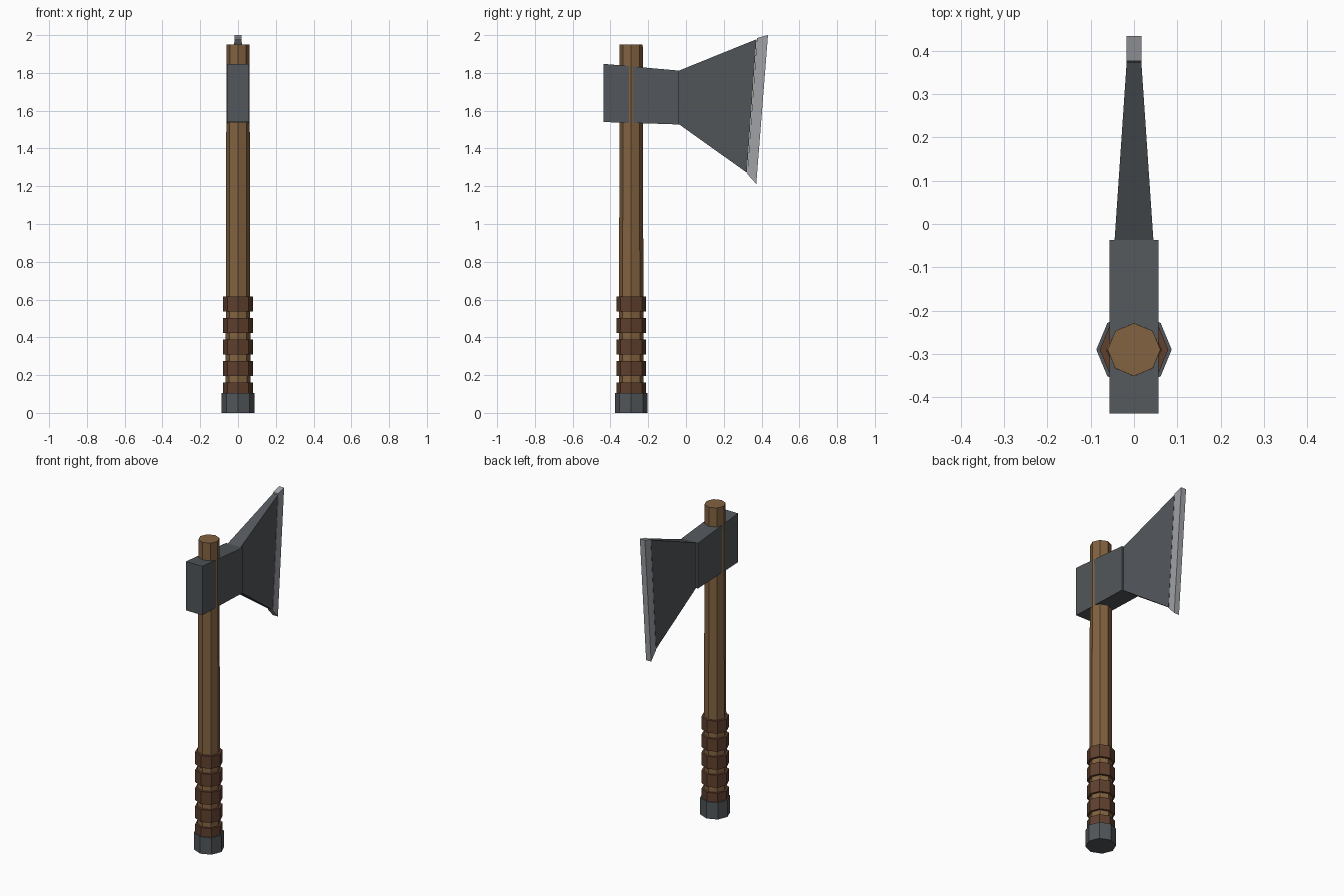
import bpy
import bmesh
import math

cube = bpy.data.objects.get("Cube")
if cube:
    bpy.data.objects.remove(cube, do_unlink=True)

HANDLE_Y = -0.29


def material(name, rgb):
    mat = bpy.data.materials.new(name)
    mat.use_nodes = True
    mat.diffuse_color = (*rgb, 1)
    mat.node_tree.nodes["Principled BSDF"].inputs["Base Color"].default_value = (*rgb, 1)
    return mat


wood = material("wood", (0.225, 0.122, 0.052))
leather = material("brown leather", (0.115, 0.05, 0.027))
steel = material("dark steel", (0.085, 0.094, 0.103))
edge_steel = material("bright steel", (0.35, 0.36, 0.385))


def add_object(name, bm, mat):
    bmesh.ops.recalc_face_normals(bm, faces=bm.faces)
    mesh = bpy.data.meshes.new(name)
    bm.to_mesh(mesh)
    bm.free()
    mesh.materials.append(mat)
    obj = bpy.data.objects.new(name, mesh)
    bpy.context.collection.objects.link(obj)
    return obj


def octagon_post(name, r_bottom, r_top, z0, z1, mat):
    """Eight-sided post around the handle axis."""
    bm = bmesh.new()
    bmesh.ops.create_cone(bm, cap_ends=True, segments=8, radius1=r_bottom,
                          radius2=r_top, depth=z1 - z0)
    obj = add_object(name, bm, mat)
    obj.location = (0, HANDLE_Y, (z0 + z1) / 2)
    return obj


def slab(name, profile, half_widths, mat):
    """Solid from a side profile of (y, z) points, mirrored in x."""
    bm = bmesh.new()
    sides = []
    for sign in (-1, 1):
        sides.append([bm.verts.new((sign * w, y, z))
                      for (y, z), w in zip(profile, half_widths)])
    left, right = sides
    bm.faces.new(left)
    bm.faces.new(right[::-1])
    n = len(profile)
    for i in range(n):
        j = (i + 1) % n
        bm.faces.new((left[i], left[j], right[j], right[i]))
    return add_object(name, bm, mat)


# Shaft, end cap and grip wraps
octagon_post("handle", 0.066, 0.061, 0.03, 1.95, wood)
octagon_post("pommel", 0.087, 0.087, 0, 0.105, steel)
for i in range(5):
    z = 0.122 + i * 0.1135
    octagon_post(f"grip_wrap_{i + 1}", 0.079, 0.079, z - 0.039, z + 0.039, leather)

# Head block, flared blade and cutting edge
slab("head_block", [(-0.437, 1.54), (-0.037, 1.527), (-0.037, 1.812), (-0.437, 1.848)],
     [0.057] * 4, steel)
slab("blade", [(-0.04, 1.53), (0.322, 1.272), (0.373, 1.978), (-0.04, 1.811)],
     [0.045, 0.017, 0.017, 0.045], steel)
slab("cutting_edge", [(0.324, 1.265), (0.372, 1.212), (0.434, 2.0), (0.376, 1.985)],
     [0.0175] * 4, edge_steel)
